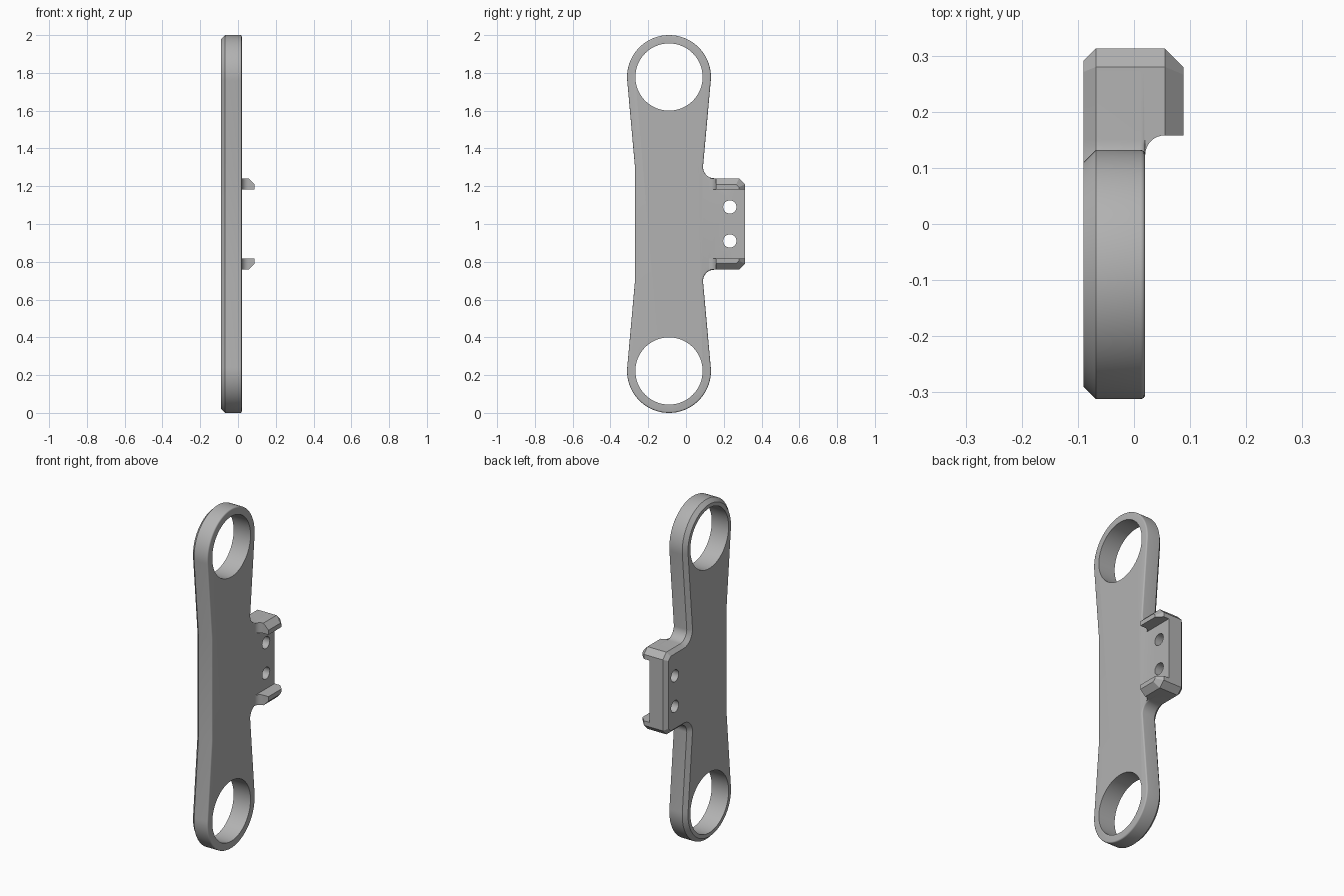
import bpy, bmesh
from math import sin, cos, pi, radians
from mathutils import Matrix, Vector

cube = bpy.data.objects.get("Cube")
if cube:
    bpy.data.objects.remove(cube, do_unlink=True)

grey = bpy.data.materials.new("plain grey")
grey.use_nodes = True
colour = (0.45, 0.45, 0.45, 1)
grey.diffuse_color = colour
grey.node_tree.nodes["Principled BSDF"].inputs["Base Color"].default_value = colour

RING_Y, RING_Z, RING_R, HOLE_R = -0.09, 1.778, 0.222, 0.178
BACK, FRONT, TIP = -0.09, 0.02, 0.088
TAB_Y, TAB_TOP, HOOK_LOW, CUT = 0.313, 1.242, 1.182, 0.033


def arc(cy, cz, r, start, end, steps):
    angles = [start + (end - start) * i / steps for i in range(steps + 1)]
    return [(cy + r * cos(a), cz + r * sin(a)) for a in angles]


def inset(points, amount, moves=lambda y: True):
    """Shift a counter-clockwise outline inward with mitred corners."""
    result = []
    for i, p in enumerate(points):
        p = Vector(p)
        before = (p - Vector(points[i - 1])).normalized()
        after = (Vector(points[(i + 1) % len(points)]) - p).normalized()
        n1, n2 = Vector((-before.y, before.x)), Vector((-after.y, after.x))
        shift = (n1 + n2) / (1 + n1.dot(n2))
        result.append(p + shift * amount if moves(p.x) else p)
    return result


def make_object(name, bm):
    bmesh.ops.recalc_face_normals(bm, faces=bm.faces)
    mesh = bpy.data.meshes.new(name)
    bm.to_mesh(mesh)
    bm.free()
    mesh.materials.append(grey)
    obj = bpy.data.objects.new(name, mesh)
    bpy.context.collection.objects.link(obj)
    return obj


def loft(name, rings):
    """Skin a list of (x, outline) rings and cap both ends."""
    bm = bmesh.new()
    loops = [[bm.verts.new((x, y, z)) for y, z in outline] for x, outline in rings]
    for a, b in zip(loops, loops[1:]):
        for i in range(len(a)):
            bm.faces.new((a[i - 1], a[i], b[i], b[i - 1]))
    bm.faces.new(loops[0])
    bm.faces.new(loops[-1])
    return make_object(name, bm)


def smooth(obj):
    bpy.ops.object.select_all(action="DESELECT")
    obj.select_set(True)
    bpy.context.view_layer.objects.active = obj
    bpy.ops.object.shade_smooth_by_angle(angle=radians(30))


# Plate outline: side tab, concave fillet, ring end and waist, mirrored downward
upper = [(TAB_Y, TAB_TOP - CUT), (TAB_Y - CUT, TAB_TOP)]
upper += arc(0.15, TAB_TOP + 0.06, 0.06, -pi / 2, -pi, 10)
upper += arc(RING_Y, RING_Z, RING_R, -0.089, pi + 0.089, 56)
upper += [(-0.27, 1.3)]
outline = upper + [(y, 2 - z) for y, z in reversed(upper)]

# Plate with a chamfered back edge and a finely rounded front edge
rings = [(BACK, inset(outline, 0.022)), (BACK + 0.022, outline)]
for step in range(5):
    a = step * pi / 8
    rings.append((FRONT - 0.008 + 0.008 * sin(a),
                  inset(outline, 0.008 * (1 - cos(a)), lambda y: y < 0.149)))
plate = loft("plate", rings)

# Ring openings and screw holes
bm = bmesh.new()
for y, z, r, sides in ((RING_Y, RING_Z, HOLE_R, 72), (0.232, 1.09, 0.035, 32)):
    for height in (z, 2 - z):
        bmesh.ops.create_cone(
            bm, cap_ends=True, segments=sides, radius1=r, radius2=r, depth=1,
            matrix=Matrix.Translation((0, y, height)) @ Matrix.Rotation(pi / 2, 4, "Y"))
cutter = make_object("hole_cutter", bm)
cutter.hide_render = True
cut = plate.modifiers.new("holes", "BOOLEAN")
cut.operation = "DIFFERENCE"
cut.solver = "EXACT"
cut.object = cutter
bpy.context.view_layer.objects.active = plate
bpy.ops.object.modifier_apply(modifier=cut.name)
bpy.data.objects.remove(cutter, do_unlink=True)
smooth(plate)


def hook_ring(root, amount):
    """Hook section; only its outer edges move inward by the bevel amount."""
    side = amount * 0.414
    return [(root, HOOK_LOW), (TAB_Y - amount, HOOK_LOW),
            (TAB_Y - amount, TAB_TOP - CUT - side),
            (TAB_Y - CUT - side, TAB_TOP - amount), (root, TAB_TOP - amount)]


# Pair of hooks with a curved root and bevelled tip
FILLET = 0.035
hook_rings = []
for step in range(9):
    a = step * pi / 16
    hook_rings.append((FRONT + FILLET * (1 - cos(a)),
                       hook_ring(0.158 - FILLET * (1 - sin(a)), 0)))
hook_rings.append((TIP, hook_ring(0.158, CUT)))
smooth(loft("upper_hook", hook_rings))
smooth(loft("lower_hook", [(x, [(y, 2 - z) for y, z in ring]) for x, ring in hook_rings]))
